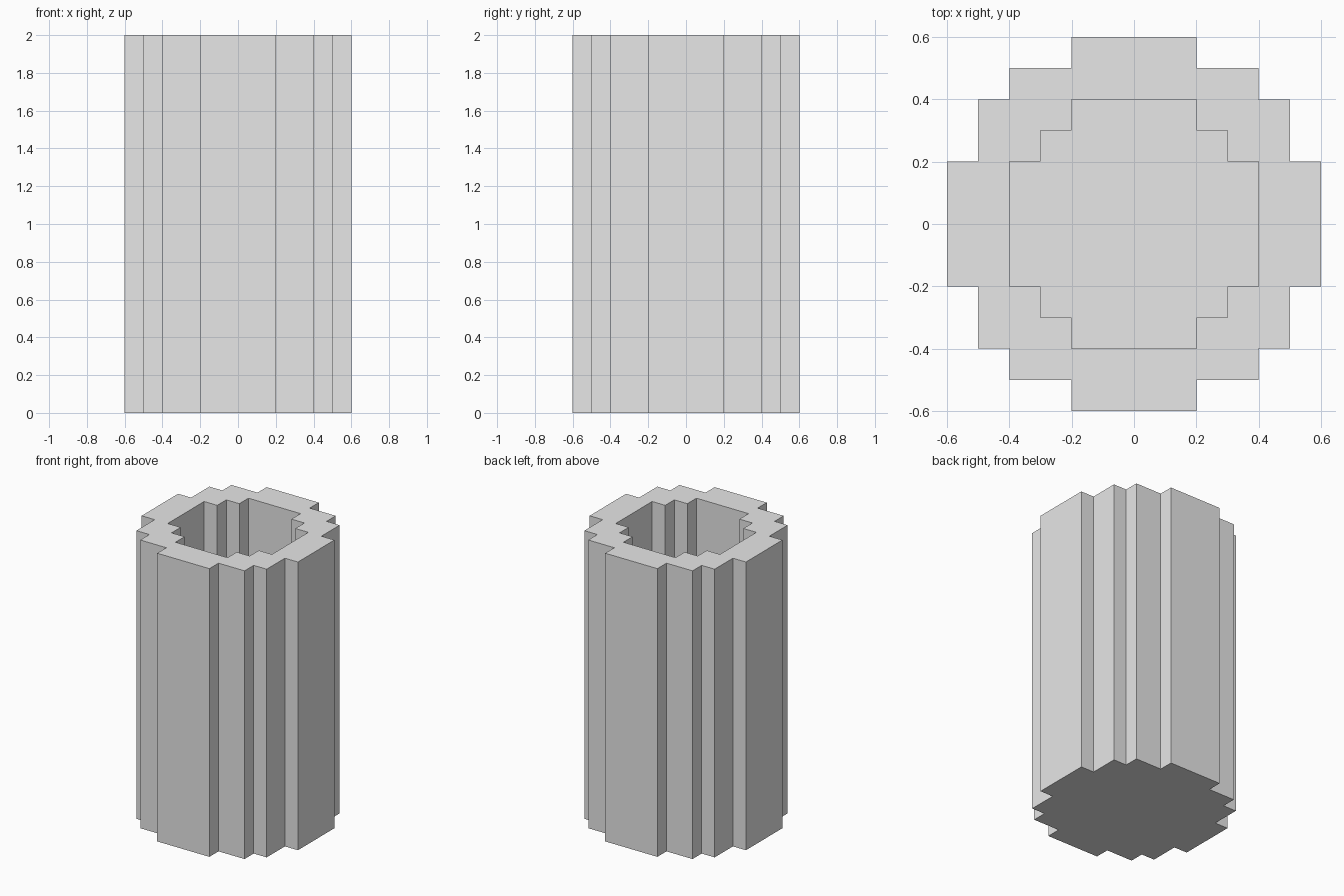
import bpy
import bmesh

cube = bpy.data.objects.get("Cube")
if cube:
    bpy.data.objects.remove(cube, do_unlink=True)

HEIGHT = 2.0
FLOOR = 0.1

# One quarter of each stepped outline, from the +x side round to +y
OUTER = [(0.6, 0.2), (0.5, 0.2), (0.5, 0.4), (0.4, 0.4), (0.4, 0.5), (0.2, 0.5), (0.2, 0.6)]
INNER = [(0.4, 0.2), (0.3, 0.2), (0.3, 0.3), (0.2, 0.3), (0.2, 0.4)]


def full_outline(quarter):
    """Turn the quarter outline four times into a closed loop."""
    points = []
    for _ in range(4):
        points += quarter
        quarter = [(-y, x) for x, y in quarter]
    return points


def add_shell(bm, outline, bottom, top):
    """Add upright walls with a closed bottom; return the open top edges."""
    low = [bm.verts.new((x, y, bottom)) for x, y in outline]
    high = [bm.verts.new((x, y, top)) for x, y in outline]
    bm.faces.new(low)
    for i in range(len(outline)):
        j = (i + 1) % len(outline)
        bm.faces.new((low[i], low[j], high[j], high[i]))
    return [bm.edges.get((high[i - 1], high[i])) for i in range(len(high))]


# Plain grey material
grey = bpy.data.materials.new("light_grey")
grey.use_nodes = True
grey.diffuse_color = (0.8, 0.8, 0.8, 1)
grey.node_tree.nodes["Principled BSDF"].inputs["Base Color"].default_value = (0.8, 0.8, 0.8, 1)

# Outer wall, hollow inside and the flat rim between them
bm = bmesh.new()
rim_edges = add_shell(bm, full_outline(OUTER), 0, HEIGHT)
rim_edges += add_shell(bm, full_outline(INNER), FLOOR, HEIGHT)
bmesh.ops.triangle_fill(bm, edges=rim_edges, use_beauty=True, normal=(0, 0, 1))
bmesh.ops.recalc_face_normals(bm, faces=bm.faces)
bmesh.ops.dissolve_limit(bm, angle_limit=0.01, verts=bm.verts, edges=bm.edges)

mesh = bpy.data.meshes.new("stepped_container")
bm.to_mesh(mesh)
bm.free()
mesh.materials.append(grey)
container = bpy.data.objects.new("stepped_container", mesh)
bpy.context.collection.objects.link(container)
